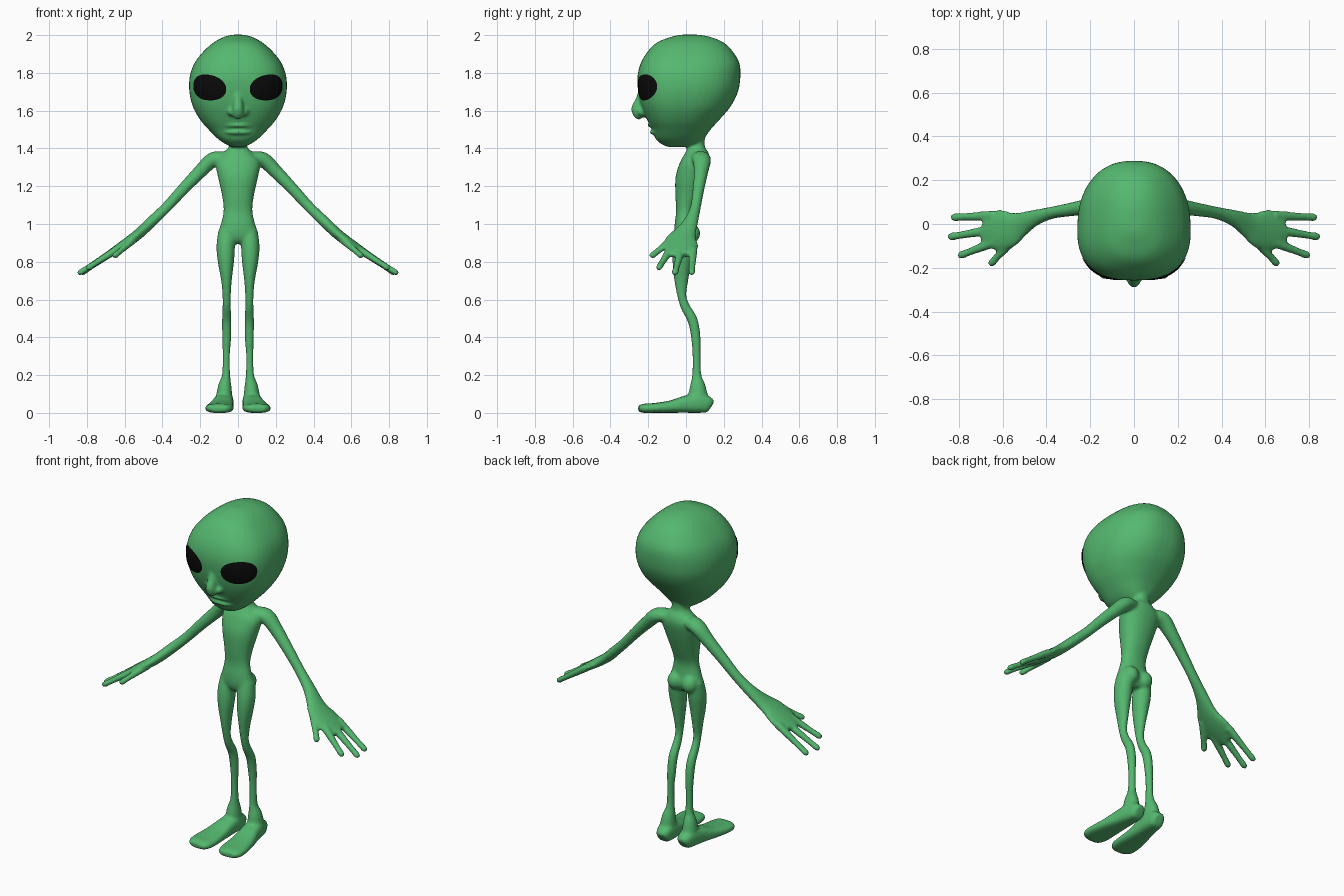
import bpy, bmesh
from math import cos, sin, pi, copysign
from mathutils import Vector
from mathutils.bvhtree import BVHTree

if "Cube" in bpy.data.objects:
    bpy.data.objects.remove(bpy.data.objects["Cube"])

bm = bmesh.new()


def material(name, rgb):
    m = bpy.data.materials.new(name)
    m.diffuse_color = (*rgb, 1)
    m.use_nodes = True
    m.node_tree.nodes["Principled BSDF"].inputs["Base Color"].default_value = m.diffuse_color
    return m


def resample(rows, k=4):
    """Smooth curve through the given rows of numbers."""
    out = []
    for i in range(len(rows) - 1):
        a, b, c, d = (rows[max(0, min(len(rows) - 1, i + j))] for j in (-1, 0, 1, 2))
        for s in range(k):
            t = s / k
            out.append([q + .5 * t * (r - p + t * (2*p - 5*q + 4*r - w + t * (3*(q - r) + w - p)))
                        for p, q, r, w in zip(a, b, c, d)])
    return out + [list(rows[-1])]


def spow(v, e):
    return copysign(abs(v) ** e, v)


def skin(rings):
    """Closed surface through equal-length rings of points."""
    vs = [[bm.verts.new(p) for p in r] for r in rings]
    n = len(vs[0])
    faces = [bm.faces.new((a[i], a[(i+1) % n], b[(i+1) % n], b[i]))
             for a, b in zip(vs, vs[1:]) for i in range(n)]
    faces += [bm.faces.new(vs[0][::-1]), bm.faces.new(vs[-1])]
    bmesh.ops.recalc_face_normals(bm, faces=faces)


def tube(rows, ref, side=1, power=2, n=24):
    """Limb along rows of (x, y, z, radius along ref, other radius)."""
    rows = resample(rows)
    pts = [Vector((r[0] * side, r[1], r[2])) for r in rows]
    rings = []
    for i, (p, r) in enumerate(zip(pts, rows)):
        t = (pts[min(i+1, len(pts)-1)] - pts[max(i-1, 0)]).normalized()
        u = Vector(ref)
        u = (u - t * u.dot(t)).normalized()
        v = t.cross(u)
        rings.append([p + u * r[3] * spow(cos(a), 2/power) + v * r[4] * spow(sin(a), 2/power)
                      for a in (2*pi*j/n for j in range(n))])
    skin(rings)


def stack(rows, power, taper, n=48):
    """Horizontal rings from rows of (z, front y, back y, half width)."""
    rings = []
    for z, f, b, w in resample(rows):
        rings.append([(w * spow(cos(a), 2/power) * (1 - taper * sin(a)),
                       (f+b)/2 + (b-f)/2 * spow(sin(a), 2/power), z)
                      for a in (2*pi*j/n for j in range(n))])
    skin(rings)


def ball(c, r):
    vs = bmesh.ops.create_uvsphere(bm, u_segments=24, v_segments=14, radius=1)['verts']
    for v in vs:
        v.co = Vector([c[i] + v.co[i] * r[i] for i in range(3)])


X, Y = (1, 0, 0), (0, 1, 0)

# Head
stack([(1.408, -.09, .05, .03), (1.42, -.125, .07, .06), (1.45, -.16, .095, .105),
       (1.50, -.178, .13, .155), (1.55, -.205, .175, .198), (1.62, -.235, .235, .237),
       (1.70, -.253, .275, .256), (1.78, -.257, .288, .254), (1.85, -.24, .283, .230),
       (1.91, -.205, .25, .185), (1.96, -.155, .20, .13), (1.99, -.08, .13, .075),
       (2.002, -.03, .07, .03)], 2.45, .1)

# Nose
tube([(0, -.235, 1.71, .012, .015), (0, -.245, 1.66, .022, .022),
      (0, -.252, 1.61, .03, .038), (0, -.243, 1.575, .03, .03), (0, -.235, 1.56, .015, .015)], X)
for s in (1, -1):
    ball((s * .033, -.232, 1.592), (.022, .024, .02))

# Lips
ball((0, -.165, 1.522), (.085, .038, .014))
ball((0, -.155, 1.485), (.075, .038, .014))

# Neck and torso
stack([(1.46, .01, .10, .045), (1.41, .01, .10, .048), (1.375, -.005, .12, .08),
       (1.33, -.03, .125, .118), (1.25, -.055, .105, .106), (1.15, -.056, .07, .084),
       (1.07, -.052, .042, .076), (1.0, -.06, .045, .09), (.95, -.06, .055, .106),
       (.915, -.05, .045, .095), (.895, -.03, .03, .06)], 2.2, 0)

for s in (1, -1):
    # Buttock
    ball((s * .048, .028, .95), (.046, .047, .052))
    # Leg
    tube([(.06, 0, .96, .045, .05), (.065, -.013, .88, .049, .055), (.064, -.022, .8, .043, .05),
          (.061, -.025, .7, .028, .037), (.06, -.022, .62, .022, .024),
          (.06, -.003, .56, .022, .025), (.06, .035, .49, .025, .027),
          (.06, .052, .4, .024, .025), (.062, .056, .3, .019, .022), (.063, .057, .2, .022, .025),
          (.07, .062, .14, .036, .042), (.075, .065, .05, .048, .06)], X, s)
    # Foot
    tube([(.068, .135, .035, .025, .025), (.069, .12, .042, .04, .042), (.073, .07, .052, .05, .052),
          (.08, 0, .046, .056, .046), (.09, -.08, .033, .066, .033), (.098, -.17, .026, .075, .026),
          (.101, -.225, .024, .068, .024), (.103, -.252, .022, .045, .015)], X, s, 2.7)
    # Arm and palm
    tube([(.05, .06, 1.35, .045, .03), (.13, .082, 1.342, .05, .04), (.2, .08, 1.278, .038, .036),
          (.29, .066, 1.185, .031, .031), (.38, .05, 1.087, .028, .028),
          (.46, .025, 1.01, .039, .029), (.52, -.005, .953, .06, .028),
          (.57, -.025, .914, .085, .027), (.63, -.027, .873, .092, .024),
          (.69, -.02, .835, .07, .018)], Y, s)
    # Fingers and thumb
    for base, tip in (((.64, .038, .868), (.835, .03, .735)), ((.65, -.027, .86), (.848, -.06, .735)),
                      ((.63, -.08, .872), (.802, -.147, .762)), ((.55, -.07, .92), (.658, -.187, .826))):
        b, t = Vector(base), Vector(tip)
        tube([(*b.lerp(t, f), r, r * .9) for f, r in
              ((0, .024), (.35, .021), (.7, .0175), (.93, .018), (1.0, .009))], Y, s, 2, 16)

mesh = bpy.data.meshes.new('body')
bm.to_mesh(mesh)
bm.free()
body = bpy.data.objects.new('body', mesh)
bpy.context.collection.objects.link(body)
mesh.materials.append(material('green_skin', (.09, .48, .16)))

# Fuse the parts into one smooth skin
rm = body.modifiers.new('fuse', 'REMESH')
rm.mode, rm.voxel_size, rm.use_smooth_shade = 'VOXEL', .008, True
sm = body.modifiers.new('soften', 'SMOOTH')
sm.factor, sm.iterations = .5, 5

# Eyes, draped on the face
bpy.context.view_layer.update()
tree = BVHTree.FromObject(body, bpy.context.evaluated_depsgraph_get())
black = material('eye_black', (.003, .003, .003))
N, R = 40, 10
for side, label in ((1, 'left_eye'), (-1, 'right_eye')):
    eb = bmesh.new()
    rings = []
    for k in range(R + 1):
        r, ring = k / R, []
        for j in range(N if k else 1):
            a = 2 * pi * j / N
            ex = r * .086 * spow(cos(a), .9)
            ez = r * .067 * spow(sin(a), .9) * (1 + .12 * cos(a)) + .1 * ex
            hit, nor, _, _ = tree.ray_cast(Vector((side * (.148 + ex), -1, 1.722 + ez)), Vector(Y))
            ring.append(eb.verts.new(hit + nor * (.003 + .006 * (1 - r * r))))
        rings.append(ring)
    for j in range(N):
        i = (j + 1) % N
        eb.faces.new((rings[0][0], rings[1][j], rings[1][i]))
        for a, b in zip(rings[1:], rings[2:]):
            eb.faces.new((a[j], b[j], b[i], a[i]))
    if side < 0:
        bmesh.ops.reverse_faces(eb, faces=eb.faces[:])
    for f in eb.faces:
        f.smooth = True
    em = bpy.data.meshes.new(label)
    eb.to_mesh(em)
    eb.free()
    em.materials.append(black)
    bpy.context.collection.objects.link(bpy.data.objects.new(label, em))
